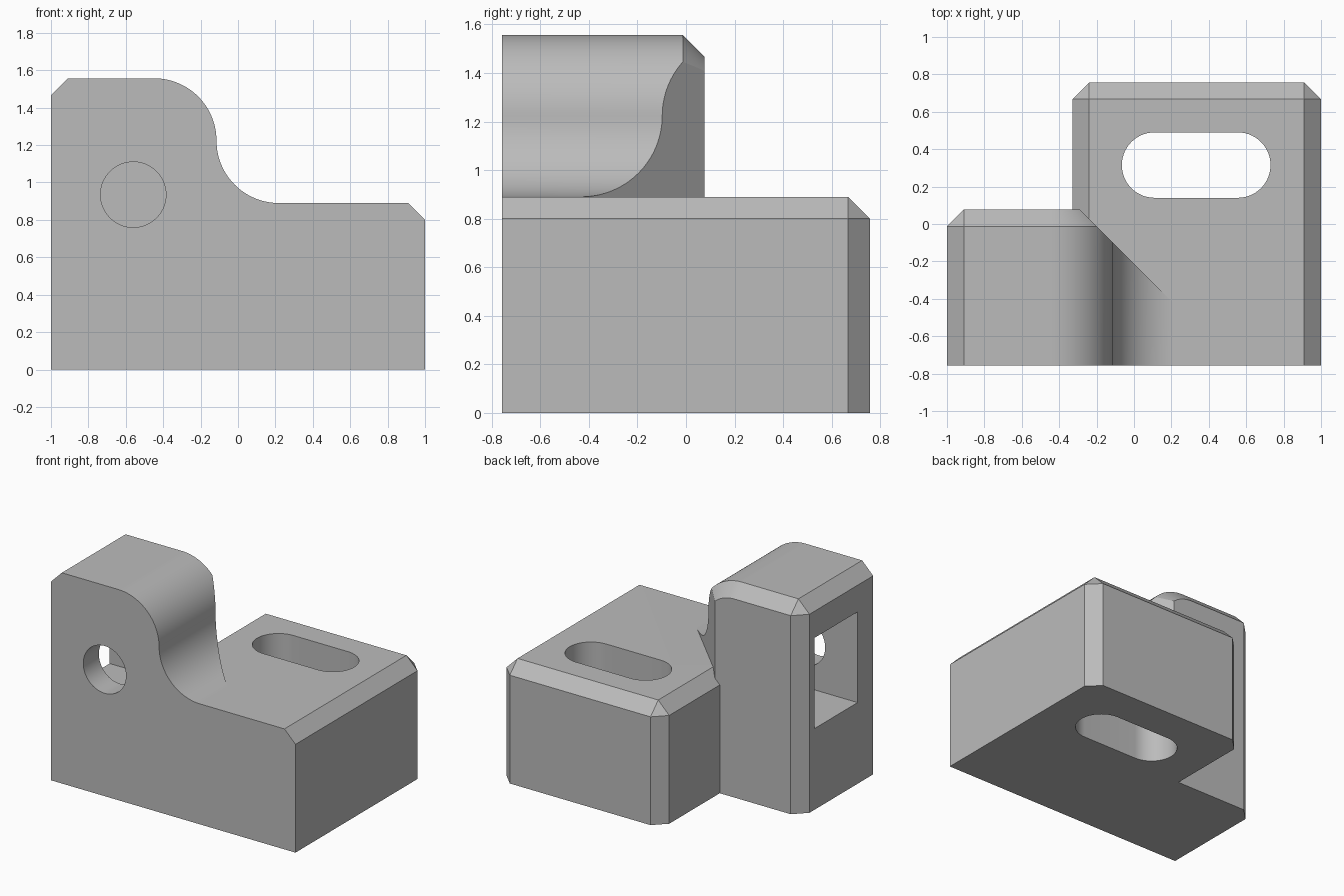
import bpy, bmesh
from math import sin, cos, pi, radians
from mathutils import Vector

cube = bpy.data.objects.get("Cube")
if cube:
    bpy.data.objects.remove(cube)

FRONT, BACK, TOP, STEP, BEVEL = -0.757, 0.757, 1.557, 0.89, 0.09
TALL_BACK, LOW_LEFT = 0.077, -0.33

grey = bpy.data.materials.new("light grey")
grey.use_nodes = True
grey.diffuse_color = (0.5, 0.5, 0.5, 1)
grey.node_tree.nodes["Principled BSDF"].inputs["Base Color"].default_value = (0.5, 0.5, 0.5, 1)


def arc(cx, cy, r, start, end, n=28):
    angles = [radians(start + (end - start) * i / n) for i in range(n + 1)]
    return [(cx + r * cos(a), cy + r * sin(a)) for a in angles]


def loft(name, rings, cut=None):
    """Solid through matching rings of points, optionally trimmed by a plane."""
    bm = bmesh.new()
    loops = [[bm.verts.new(p) for p in ring] for ring in rings]
    n = len(loops[0])
    for a, b in zip(loops, loops[1:]):
        for i in range(n):
            j = (i + 1) % n
            bm.faces.new((a[i], a[j], b[j], b[i]))
    bm.faces.new(loops[0])
    bm.faces.new(loops[-1])
    bmesh.ops.remove_doubles(bm, verts=bm.verts, dist=1e-5)
    if cut:
        point, normal = cut
        bmesh.ops.bisect_plane(bm, geom=bm.verts[:] + bm.edges[:] + bm.faces[:],
                               plane_co=point, plane_no=normal, clear_outer=True)
        bmesh.ops.holes_fill(bm, edges=[e for e in bm.edges if e.is_boundary])
    bmesh.ops.recalc_face_normals(bm, faces=bm.faces)
    mesh = bpy.data.meshes.new(name)
    bm.to_mesh(mesh)
    bm.free()
    mesh.materials.append(grey)
    obj = bpy.data.objects.new(name, mesh)
    bpy.context.collection.objects.link(obj)
    return obj


def combine(target, other, operation):
    mod = target.modifiers.new(operation.lower(), "BOOLEAN")
    mod.object, mod.operation, mod.solver = other, operation, "EXACT"
    bpy.ops.object.select_all(action="DESELECT")
    target.select_set(True)
    bpy.context.view_layer.objects.active = target
    bpy.ops.object.modifier_apply(modifier=mod.name)
    bpy.data.objects.remove(other)


# Low block: chamfered plan lofted upward, front edge left square
def plan(z, d=0.0):
    side, back = 1 - d, BACK - d
    left = LOW_LEFT + d
    k = BEVEL - d
    return [(left, FRONT, z), (side, FRONT, z), (side, back - k, z),
            (side - k, back, z), (left + k, back, z), (left, back - k, z)]


body = loft("stepped_block", [plan(0), plan(STEP - BEVEL), plan(STEP, BEVEL)])


# Tall block: S-curved profile with a chamfered back, trimmed diagonally
def profile(y, d=0.0):
    r = (TOP - STEP) / 2
    mid = STEP + r
    pts = [(-1 + d, 0), (-1 + d, TOP - BEVEL), (-1 + BEVEL, TOP - d)]
    pts += arc(-0.115 - r, mid, r - d, 90, 0)
    pts += arc(-0.115 + r, mid, r + d, 180, 270)
    pts.append((-0.115 + r, 0))
    return [(x, y, z) for x, z in pts]


tall = loft("tall_block",
            [profile(FRONT), profile(TALL_BACK - BEVEL), profile(TALL_BACK, BEVEL)],
            cut=(Vector((-0.213, 0, 0)), Vector((1, 1, 0))))
combine(body, tall, "UNION")

# Slot through the low block
slot = arc(0.555, 0.315, 0.175, -90, 90) + arc(0.11, 0.315, 0.175, 90, 270)
combine(body, loft("slot_cutter", [[(x, y, z) for x, y in slot] for z in (-0.2, 1.2)]),
        "DIFFERENCE")

# Square pocket in the side
pocket = [(-0.575, 0.6), (-0.07, 0.6), (-0.07, 1.27), (-0.575, 1.27)]
combine(body, loft("pocket_cutter", [[(x, y, z) for y, z in pocket] for x in (-1.2, LOW_LEFT)]),
        "DIFFERENCE")

# Round hole from the front into the pocket
hole = arc(-0.56, 0.935, 0.175, 0, 360, 56)[:-1]
combine(body, loft("hole_cutter", [[(x, y, z) for x, z in hole] for y in (-1, -0.4)]),
        "DIFFERENCE")

bpy.ops.object.select_all(action="DESELECT")
body.select_set(True)
bpy.context.view_layer.objects.active = body
bpy.ops.object.shade_smooth_by_angle(angle=radians(30))
